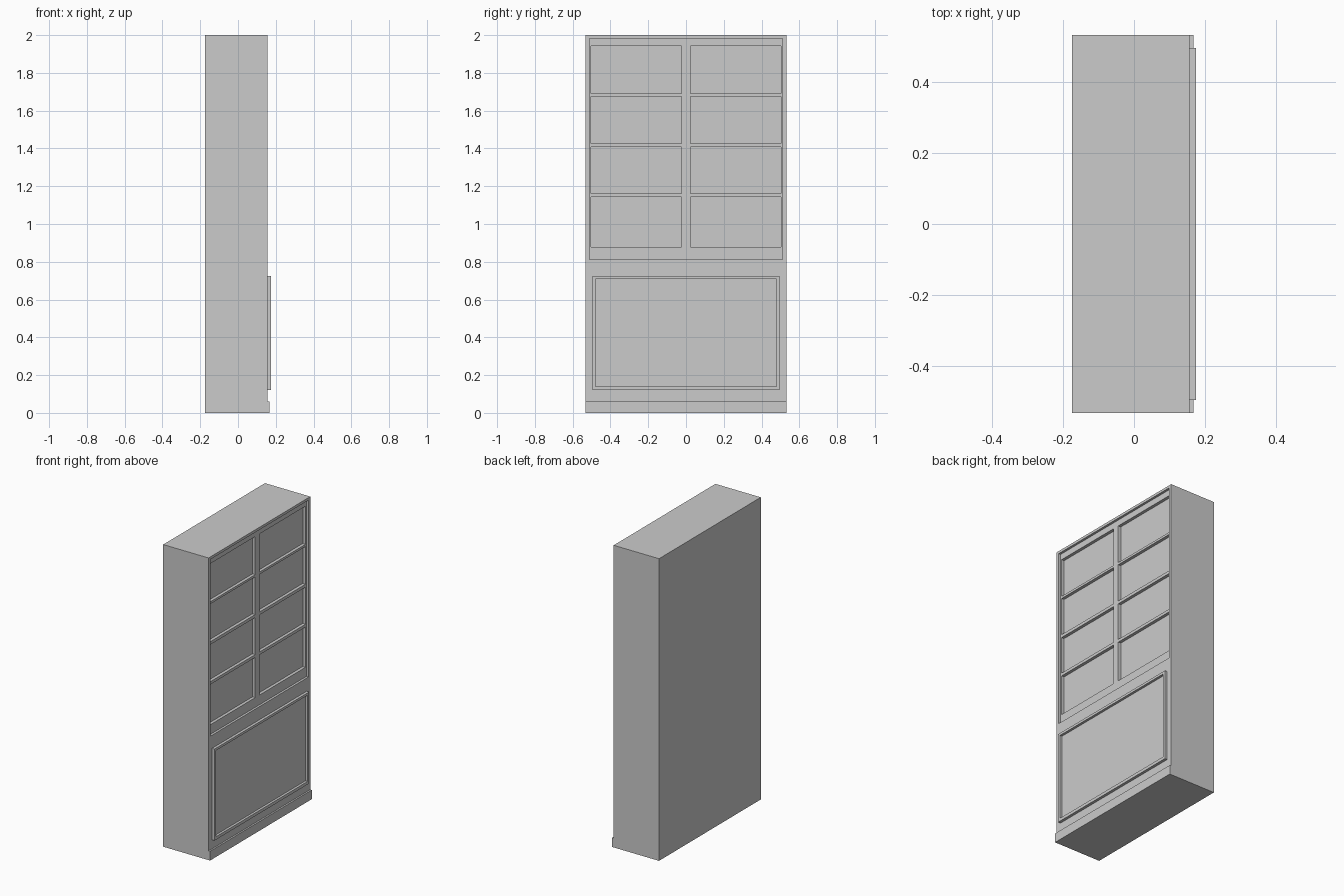
import bpy

old = bpy.data.objects.get("Cube")
if old:
    bpy.data.objects.remove(old, do_unlink=True)

grey = bpy.data.materials.new("light_grey")
grey.use_nodes = True
colour = (0.6, 0.6, 0.6, 1)
grey.diffuse_color = colour
grey.node_tree.nodes["Principled BSDF"].inputs["Base Color"].default_value = colour


def box(name, x, y, z):
    """Box between the given (low, high) limits on each axis."""
    mesh = bpy.data.meshes.new(name)
    corners = [(a, b, c) for a in x for b in y for c in z]
    faces = [(0, 1, 3, 2), (4, 6, 7, 5), (0, 4, 5, 1),
             (2, 3, 7, 6), (0, 2, 6, 4), (1, 5, 7, 3)]
    mesh.from_pydata(corners, [], faces)
    mesh.materials.append(grey)
    obj = bpy.data.objects.new(name, mesh)
    bpy.context.collection.objects.link(obj)
    return obj


def cut(target, x, y, z):
    """Cut a rectangular recess into the target."""
    cutter = box("recess_cutter", x, y, z)
    cutter.hide_render = True
    mod = target.modifiers.new("recess", "BOOLEAN")
    mod.operation = "DIFFERENCE"
    mod.solver = "EXACT"
    mod.object = cutter
    bpy.context.view_layer.objects.active = target
    bpy.ops.object.modifier_apply(modifier=mod.name)
    bpy.data.objects.remove(cutter, do_unlink=True)


BACK, FRONT, SIDE = -0.175, 0.157, 0.532
DOOR, PANE = FRONT - 0.015, FRONT - 0.035

# Tall carcass with a shallow recess for the upper doors
carcass = box("carcass", (BACK, FRONT), (-SIDE, SIDE), (0, 2))
cut(carcass, (DOOR, 0.3), (-0.512, 0.512), (0.813, 1.983))

# Two columns of sunken panes, leaving shelf bars and a centre post
for low, high in ((0.877, 1.143), (1.162, 1.407), (1.427, 1.676), (1.691, 1.943)):
    for y in ((-0.503, -0.023), (0.023, 0.503)):
        cut(carcass, (PANE, 0.3), y, (low, high))

# Raised lower panel with a thin rim around a sunken field
panel = box("lower_panel", (FRONT, 0.175), (-0.495, 0.495), (0.12, 0.726))
cut(panel, (FRONT + 0.002, 0.3), (-0.479, 0.479), (0.14, 0.71))

# Plinth strip along the bottom
box("plinth", (FRONT, 0.168), (-SIDE, SIDE), (0, 0.061))
